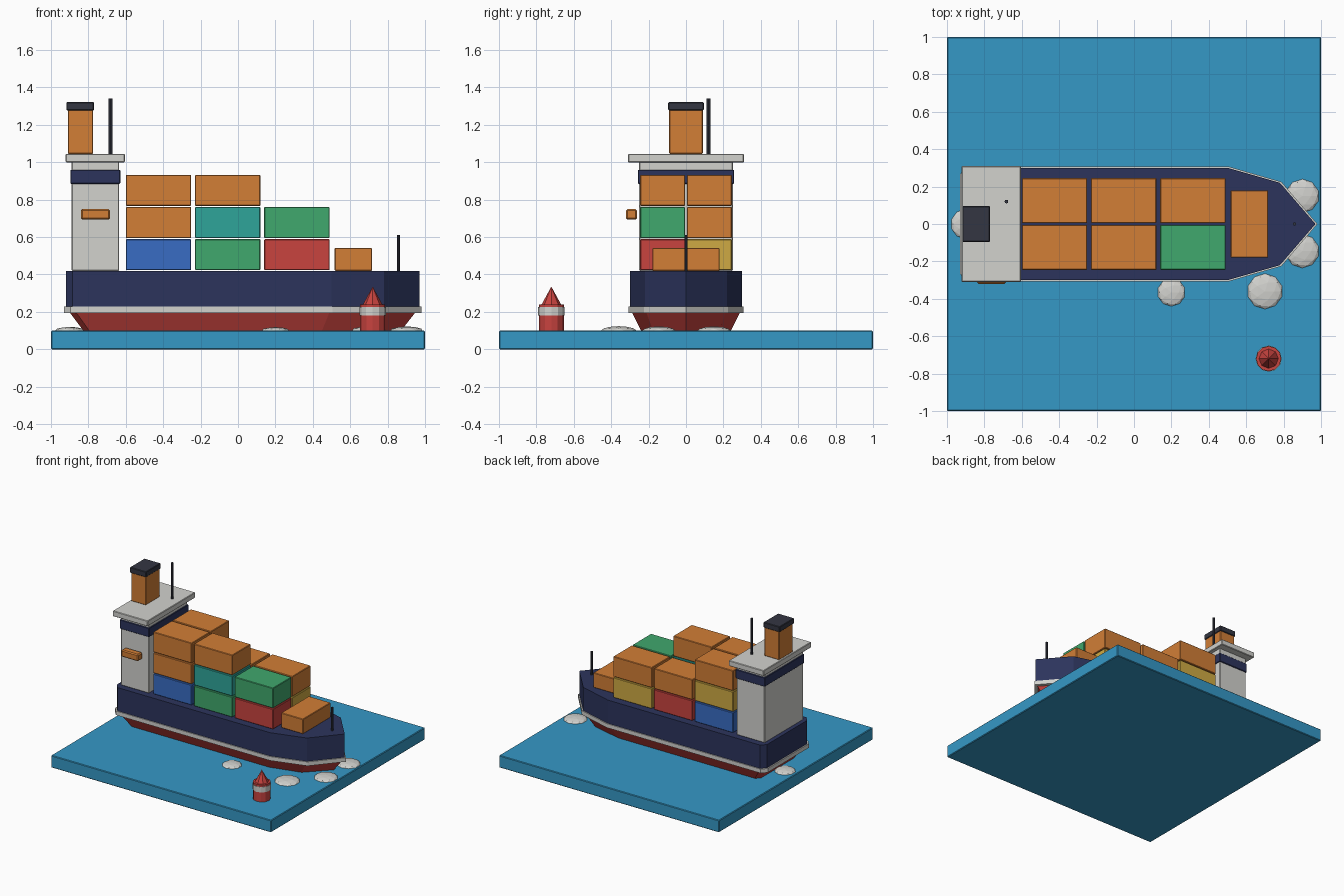
import bpy
import bmesh
import math

if "Cube" in bpy.data.objects:
    bpy.data.objects.remove(bpy.data.objects["Cube"], do_unlink=True)


def colour(name, hex_code):
    """Flat material from an sRGB hex string, stored as linear values."""
    def linear(c):
        return c / 12.92 if c < 0.04045 else ((c + 0.055) / 1.055) ** 2.4
    rgba = [linear(int(hex_code[i:i + 2], 16) / 255) for i in (0, 2, 4)] + [1]
    mat = bpy.data.materials.new(name)
    mat.use_nodes = True
    mat.diffuse_color = rgba
    mat.node_tree.nodes["Principled BSDF"].inputs["Base Color"].default_value = rgba
    return mat


sea = colour("sea blue", "3598C6")
orange = colour("orange", "D27E36")
navy = colour("navy", "2C345C")
white = colour("off white", "D2D2CE")
red = colour("red", "C8433F")
green = colour("green", "40A86D")
teal = colour("teal", "2FA59A")
blue = colour("blue", "386CC4")
yellow = colour("yellow", "CFAA43")
dark = colour("charcoal", "343642")


def finish(name, bm, mat):
    bmesh.ops.recalc_face_normals(bm, faces=bm.faces)
    mesh = bpy.data.meshes.new(name)
    bm.to_mesh(mesh)
    bm.free()
    mesh.materials.append(mat)
    obj = bpy.data.objects.new(name, mesh)
    bpy.context.collection.objects.link(obj)
    return obj


def box(name, mat, x, y, z, bevel=0.004):
    """Box spanning the given (low, high) ranges, with slightly eased edges."""
    bm = bmesh.new()
    bmesh.ops.create_cube(bm, size=1)
    for v in bm.verts:
        v.co = [(lo + hi) / 2 + c * (hi - lo)
                for c, (lo, hi) in zip(v.co, (x, y, z))]
    obj = finish(name, bm, mat)
    if bevel:
        mod = obj.modifiers.new("eased edges", "BEVEL")
        mod.width = bevel
        mod.segments = 1
    return obj


def cone(name, mat, x, y, z0, z1, r0, r1, sides=10):
    bm = bmesh.new()
    bmesh.ops.create_cone(bm, cap_ends=True, segments=sides,
                          radius1=r0, radius2=r1, depth=z1 - z0)
    bmesh.ops.translate(bm, verts=bm.verts, vec=(x, y, (z0 + z1) / 2))
    return finish(name, bm, mat)


# Half outline of the hull, stern to bow, mirrored across the keel
HALF = [(-0.92, 0.26), (-0.885, 0.30), (0.5, 0.30), (0.78, 0.22)]
OUTLINE = HALF + [(0.97, 0)] + [(x, -y) for x, y in reversed(HALF)]


def hull_layer(name, mat, z0, z1, low=(1, 1), high=(1, 1)):
    bm = bmesh.new()
    rings = [[bm.verts.new((x * s[0], y * s[1], z)) for x, y in OUTLINE]
             for z, s in ((z0, low), (z1, high))]
    for ring in rings:
        bm.faces.new(ring)
    n = len(OUTLINE)
    for i in range(n):
        j = (i + 1) % n
        bm.faces.new((rings[0][i], rings[0][j], rings[1][j], rings[1][i]))
    return finish(name, bm, mat)


# Water slab
box("sea_slab", sea, (-1, 1), (-1, 1), (0, 0.1), 0.005)

# Hull
hull_layer("lower_hull", red, 0.095, 0.2, low=(0.895, 0.79), high=(0.98, 0.97))
hull_layer("hull_stripe", white, 0.195, 0.228, (1.011, 1.025), (1.011, 1.025))
hull_layer("upper_hull", navy, 0.225, 0.42)

# Bridge tower
box("bridge_tower", white, (-0.89, -0.635), (-0.25, 0.25), (0.42, 1.005))
box("bridge_window_band", navy, (-0.896, -0.629), (-0.257, 0.257), (0.885, 0.96))
box("bridge_roof", white, (-0.922, -0.605), (-0.31, 0.31), (1.0, 1.045))
box("funnel", orange, (-0.91, -0.775), (-0.09, 0.09), (1.045, 1.28))
box("funnel_cap", dark, (-0.917, -0.77), (-0.095, 0.095), (1.277, 1.322))
box("lifeboat", orange, (-0.84, -0.685), (-0.32, -0.262), (0.693, 0.75), 0.008)
cone("roof_mast", dark, -0.682, 0.12, 1.045, 1.34, 0.01, 0.01, 8)
cone("bow_mast", dark, 0.858, 0, 0.42, 0.61, 0.009, 0.009, 8)

# Cargo stacks, bottom to top, from stern to bow
STACKS = {
    "right": (-0.245, [(blue, orange, orange), (green, teal, orange), (red, green)]),
    "left": (0.005, [(blue, yellow, orange), (red, orange), (yellow, orange)]),
}
for side, (y, columns) in STACKS.items():
    for col, stack in enumerate(columns):
        x = -0.6 + col * 0.37
        for tier, mat in enumerate(stack):
            z = 0.423 + tier * 0.172
            box(f"container_{side}_{col + 1}_{tier + 1}", mat,
                (x, x + 0.35), (y, y + 0.24), (z, z + 0.166))
box("bow_crate", orange, (0.517, 0.717), (-0.18, 0.18), (0.42, 0.542))

# Foam patches
FOAM = [(0.9, 0.15, 0.09), (0.9, -0.145, 0.09), (0.7, -0.36, 0.095),
        (0.2, -0.365, 0.075), (-0.9, 0, 0.08)]
for i, (x, y, r) in enumerate(FOAM):
    bm = bmesh.new()
    bmesh.ops.create_icosphere(bm, subdivisions=2, radius=r)
    bmesh.ops.scale(bm, verts=bm.verts, vec=(1, 1, 0.25))
    bmesh.ops.translate(bm, verts=bm.verts, vec=(x, y, 0.1))
    finish(f"foam_{i + 1}", bm, white)

# Buoy
cone("buoy_body", red, 0.72, -0.72, 0.1, 0.24, 0.067, 0.067, 12)
cone("buoy_band", white, 0.72, -0.72, 0.18, 0.225, 0.07, 0.07, 12)
cone("buoy_top", red, 0.72, -0.72, 0.24, 0.335, 0.052, 0, 8)
